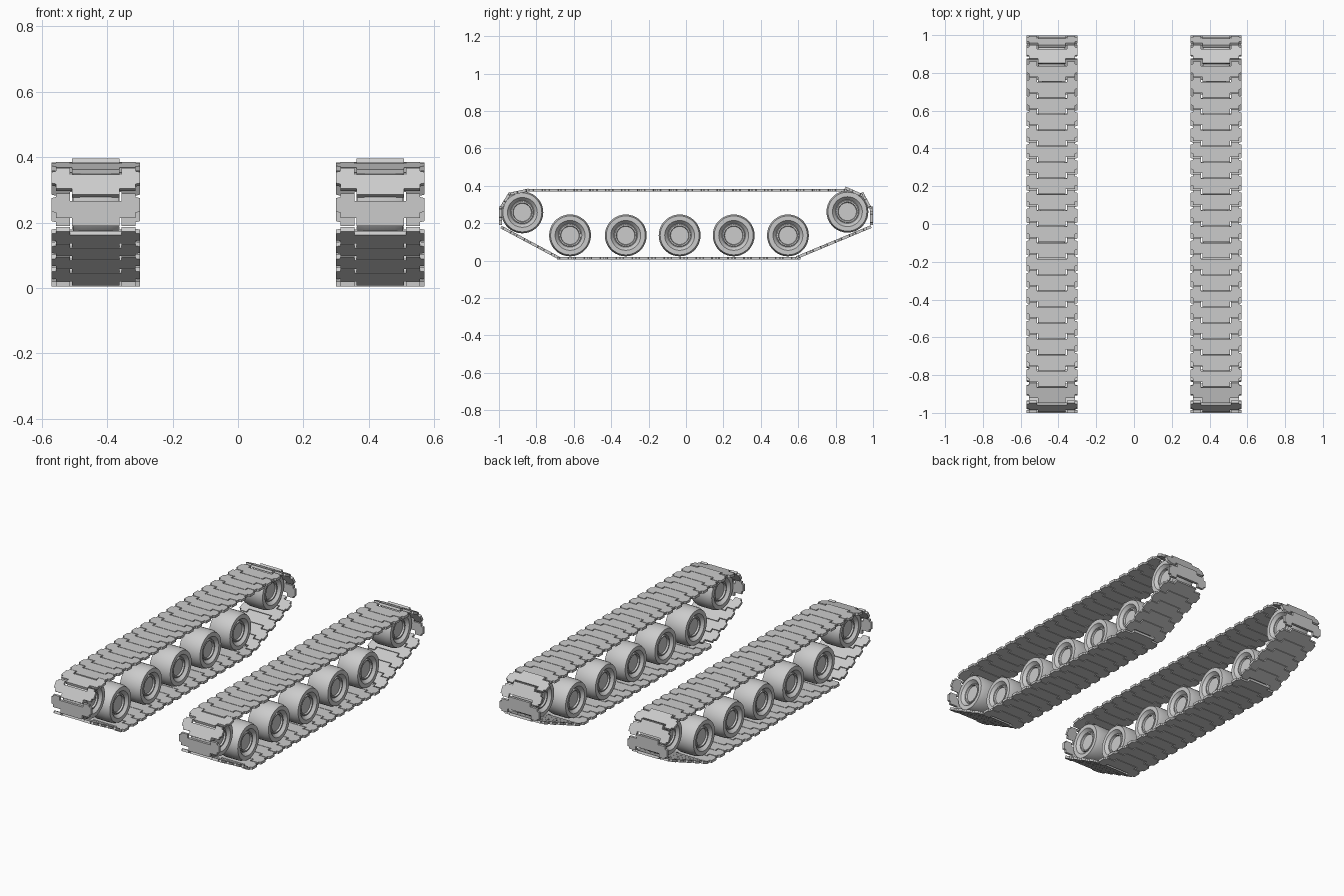
import bpy, bmesh, math
from mathutils import Vector

if "Cube" in bpy.data.objects:
    bpy.data.objects.remove(bpy.data.objects["Cube"])

TRACK_X = 0.435
THICK = 0.015


def make_object(name, bm, x, smooth=False):
    bmesh.ops.recalc_face_normals(bm, faces=bm.faces)
    mesh = bpy.data.meshes.new(name)
    bm.to_mesh(mesh)
    bm.free()
    ob = bpy.data.objects.new(name, mesh)
    ob.location.x = x
    bpy.context.collection.objects.link(ob)
    if smooth:
        bpy.ops.object.select_all(action='DESELECT')
        bpy.context.view_layer.objects.active = ob
        ob.select_set(True)
        bpy.ops.object.shade_smooth_by_angle(angle=math.radians(25))
    return ob


# Track run: (y0, z0, y1, z1, number of links), travelling rearwards along the top
RUNS = [
    (-0.69, 0.020, -0.98, 0.175, 4),
    (-0.992, 0.20, -0.992, 0.28, 1),
    (-0.985, 0.29, -0.945, 0.355, 1),
    (-0.935, 0.358, -0.85, 0.376, 1),
    (-0.85, 0.376, 0.85, 0.376, 20),
    (0.86, 0.385, 0.935, 0.352, 1),
    (0.945, 0.355, 0.983, 0.285, 1),
    (0.991, 0.28, 0.991, 0.20, 1),
    (0.98, 0.178, 0.60, 0.020, 5),
    (0.60, 0.0125, -0.68, 0.0125, 15),
]


def add_link(bm, mid, along, pitch):
    # Interlocking plate: centre tongue behind, side lugs ahead
    up = Vector((0, -along.z, along.y))
    half = [(0.073, -0.63), (0.073, -0.33), (0.122, -0.33), (0.122, -0.12),
            (0.135, -0.08), (0.135, 0.44), (0.122, 0.48), (0.122, 0.62),
            (0.079, 0.62), (0.079, 0.33)]
    outline = half + [(-x, u) for x, u in reversed(half)]
    rings = []
    for h in (-THICK / 2, THICK / 2):
        rings.append([bm.verts.new(mid + Vector((x, 0, 0)) + along * (u * pitch) + up * h)
                      for x, u in outline])
    low, high = rings
    n = len(outline)
    bm.faces.new(low[::-1])
    bm.faces.new(high)
    for i in range(n):
        j = (i + 1) % n
        bm.faces.new((low[i], low[j], high[j], high[i]))


def build_track(name, x):
    bm = bmesh.new()
    for y0, z0, y1, z1, count in RUNS:
        a, b = Vector((0, y0, z0)), Vector((0, y1, z1))
        along = (b - a).normalized()
        pitch = (b - a).length / count
        for i in range(count):
            add_link(bm, a + along * pitch * (i + 0.5), along, pitch)
    make_object(name, bm, x)


# Wheel: half profile (x, radius), mirrored and spun around the axle
WHEEL = [(0.045, 0.112), (0.07, 0.104), (0.07, 0.08), (0.05, 0.063),
         (0.05, 0.060), (0.058, 0.058), (0.058, 0.051), (0.048, 0.048)]


def build_wheel(name, x, y, z, seg=36):
    bm = bmesh.new()
    profile = [(-px, r) for px, r in reversed(WHEEL)] + WHEEL
    rings = []
    for px, r in profile:
        rings.append([bm.verts.new((px, y + r * math.cos(2 * math.pi * k / seg),
                                    z + r * math.sin(2 * math.pi * k / seg)))
                      for k in range(seg)])
    for a, b in zip(rings, rings[1:]):
        for k in range(seg):
            m = (k + 1) % seg
            bm.faces.new((a[k], a[m], b[m], b[k]))
    bm.faces.new(rings[0])
    bm.faces.new(rings[-1])
    make_object(name, bm, x, smooth=True)


# Both sides: track, road wheels and end wheels
for side, x in (("left", -TRACK_X), ("right", TRACK_X)):
    build_track(f"{side}_track", x)
    for i, y in enumerate((-0.62, -0.322, -0.034, 0.255, 0.545)):
        build_wheel(f"{side}_road_wheel_{i + 1}", x, y, 0.135)
    build_wheel(f"{side}_front_wheel", x, -0.875, 0.258)
    build_wheel(f"{side}_rear_wheel", x, 0.863, 0.262)
